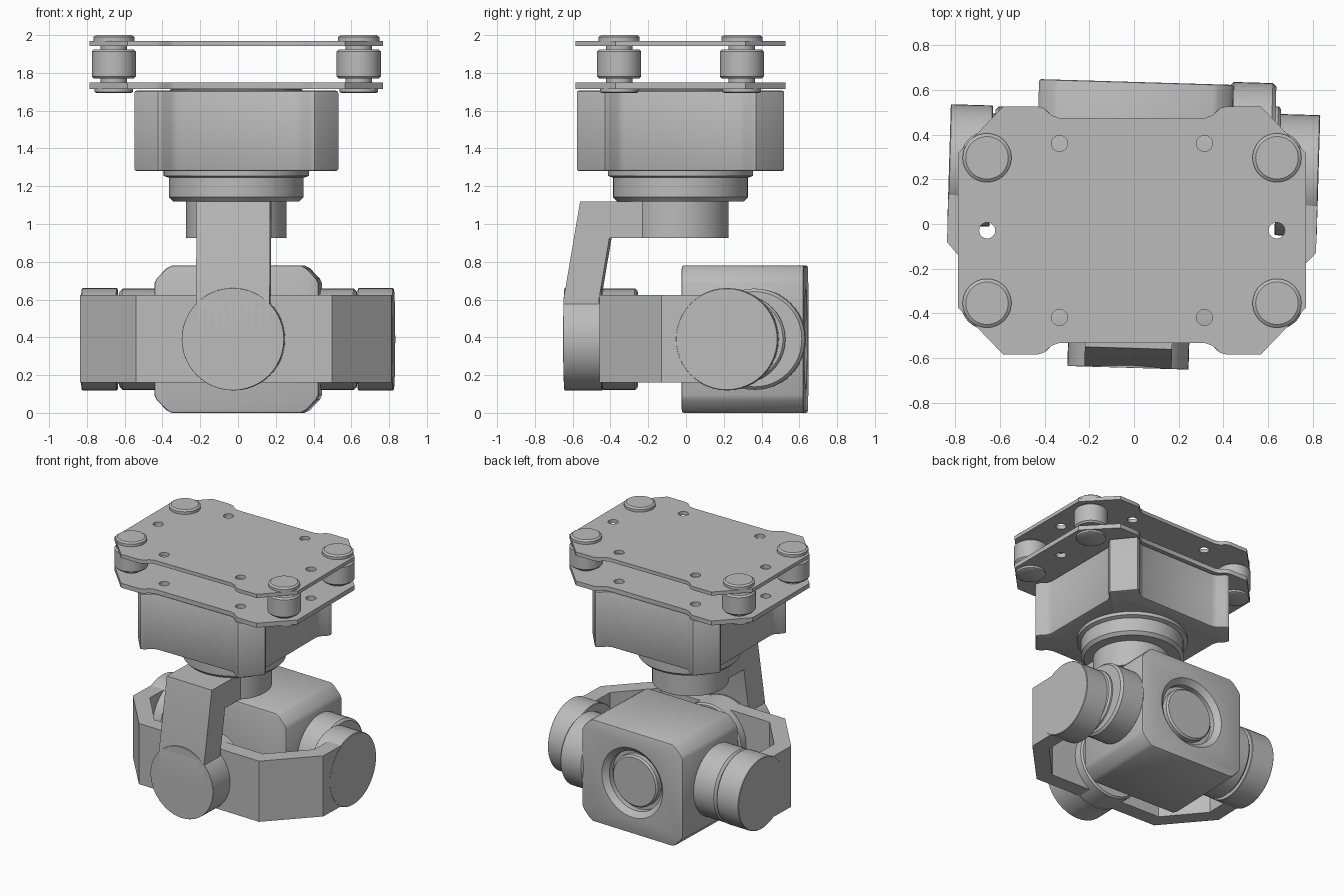
import bpy, bmesh, math
from mathutils import Matrix

if "Cube" in bpy.data.objects:
    bpy.data.objects.remove(bpy.data.objects["Cube"], do_unlink=True)

# Single light grey finish
grey = bpy.data.materials.new("light_grey")
grey.use_nodes = True
colour = (0.5, 0.5, 0.5, 1)
grey.diffuse_color = colour
grey.node_tree.nodes["Principled BSDF"].inputs["Base Color"].default_value = colour

# Frames: fixed upper mount, and the slightly yawed lower gimbal
CX, CY = -0.009, -0.029
MOUNT = Matrix.Translation((CX, CY, 0))
GIMBAL = MOUNT @ Matrix.Rotation(math.radians(-1.7), 4, 'Z') @ Matrix.Translation((0, -CY, 0))
TURN = {'Z': Matrix.Identity(4),
        'Y': Matrix.Rotation(-math.pi / 2, 4, 'X'),
        'X': Matrix.Rotation(math.pi / 2, 4, 'Y')}


def finish(name, bm, frame, bevel=0, cutters=()):
    """Turn a bmesh into a shaded object, with optional bevel and cuts baked in."""
    bmesh.ops.recalc_face_normals(bm, faces=bm.faces)
    bm.transform(frame)
    mesh = bpy.data.meshes.new(name)
    bm.to_mesh(mesh)
    bm.free()
    mesh.materials.append(grey)
    obj = bpy.data.objects.new(name, mesh)
    bpy.context.scene.collection.objects.link(obj)
    if bevel:
        mod = obj.modifiers.new("edge", 'BEVEL')
        mod.width, mod.segments = bevel, 2
        mod.limit_method, mod.angle_limit = 'ANGLE', math.radians(70)
    for cutter in cutters:
        mod = obj.modifiers.new("cut", 'BOOLEAN')
        mod.operation, mod.solver, mod.object = 'DIFFERENCE', 'EXACT', cutter
    if obj.modifiers:
        graph = bpy.context.evaluated_depsgraph_get()
        baked = bpy.data.meshes.new_from_object(obj.evaluated_get(graph))
        obj.modifiers.clear()
        obj.data = baked
    for cutter in cutters:
        bpy.data.objects.remove(cutter, do_unlink=True)
    bpy.ops.object.select_all(action='DESELECT')
    obj.select_set(True)
    bpy.context.view_layer.objects.active = obj
    bpy.ops.object.shade_smooth_by_angle(angle=math.radians(32))
    return obj


def lathe(name, profile, axis='Z', centre=(0, 0, 0), frame=MOUNT, steps=48):
    """Revolve (radius, height) points, closed on the axis at both ends."""
    bm = bmesh.new()
    pts = [(0, profile[0][1])] + list(profile) + [(0, profile[-1][1])]
    verts = [bm.verts.new((r, 0, h)) for r, h in pts]
    edges = [bm.edges.new(pair) for pair in zip(verts, verts[1:])]
    bmesh.ops.spin(bm, geom=verts + edges, cent=(0, 0, 0), axis=(0, 0, 1),
                   angle=math.tau, steps=steps)
    bmesh.ops.remove_doubles(bm, verts=bm.verts, dist=1e-5)
    return finish(name, bm, frame @ Matrix.Translation(centre) @ TURN[axis])


def drum(name, r, lo, hi, axis='Z', centre=(0, 0, 0), frame=MOUNT, c=0.012):
    """Cylinder with chamfered rims."""
    return lathe(name, [(r - c, lo), (r, lo + c), (r, hi - c), (r - c, hi)],
                 axis, centre, frame)


def prism(name, pts, axis, lo, hi, frame=MOUNT, **extra):
    """Extrude an outline along an axis."""
    place = {'X': lambda a, b, h: (h, a, b),
             'Y': lambda a, b, h: (a, h, b),
             'Z': lambda a, b, h: (a, b, h)}[axis]
    bm = bmesh.new()
    face = bm.faces.new([bm.verts.new(place(a, b, lo)) for a, b in pts])
    out = bmesh.ops.extrude_face_region(bm, geom=[face])
    step = place(0, 0, hi - lo)
    bmesh.ops.translate(bm, vec=step, verts=[v for v in out["geom"]
                                             if isinstance(v, bmesh.types.BMVert)])
    return finish(name, bm, frame, **extra)


def four_way(q):
    """Mirror a quarter outline, given from the +x side round to +y."""
    top = q + [(-x, y) for x, y in reversed(q)]
    return top + [(-x, -y) for x, y in top]


# Two mounting plates with screw holes
plate = four_way([(0.777, 0.345), (0.575, 0.555), (0.425, 0.555), (0.395, 0.547),
                  (0.36, 0.515), (0.325, 0.503)])
holes = [(sx * 0.324, sy * 0.389) for sx in (-1, 1) for sy in (-1, 1)] + [(-0.647, 0), (0.647, 0)]
for name, lo, hi in (("lower_plate", 1.714, 1.748), ("upper_plate", 1.942, 1.970)):
    cutters = [lathe("hole_cutter", [(0.036, lo - 0.02), (0.036, hi + 0.02)],
                     centre=(x, y, 0), steps=20) for x, y in holes]
    prism(name, plate, 'Z', lo, hi, cutters=cutters)

# Four rubber dampers clamped between the plates
damper = [(0.09, 1.693), (0.102, 1.699), (0.102, 1.714), (0.07, 1.714), (0.07, 1.77),
          (0.106, 1.77), (0.117, 1.782), (0.117, 1.912), (0.106, 1.924), (0.07, 1.924),
          (0.07, 1.97), (0.109, 1.97), (0.109, 1.99), (0.095, 2.0)]
for sx in (-1, 1):
    for sy in (-1, 1):
        side = ("right" if sx < 0 else "left") + ("_front" if sy < 0 else "_back")
        lathe("damper_" + side, damper, centre=(sx * 0.648, sy * 0.325, 0))

# Housing with chamfered corner posts and recessed sides
housing = four_way([(0.48, 0.30), (0.49, 0.335), (0.527, 0.37), (0.54, 0.40),
                    (0.415, 0.553), (0.385, 0.54), (0.345, 0.502), (0.31, 0.49)])
prism("housing", housing, 'Z', 1.28, 1.706, bevel=0.012)
drum("housing_spacer", 0.35, 1.70, 1.72)

# Yaw motor
lathe("yaw_collar", [(0.335, 1.12), (0.357, 1.142), (0.357, 1.245), (0.385, 1.255),
                     (0.385, 1.285)], steps=64)
drum("yaw_motor", 0.267, 0.925, 1.125, centre=(0, -0.012, 0), c=0.001)

# Yaw arm dropping to the roll motor
MID = 0.39
prism("yaw_arm", [(-0.03, 1.12), (-0.555, 1.12), (-0.643, 0.60), (-0.643, MID), (-0.455, MID),
                  (-0.455, 0.60), (-0.40, 0.925), (-0.03, 0.925)], 'X', -0.195, 0.195, GIMBAL)
drum("roll_disc", 0.271, -0.643, -0.443, 'Y', (0, 0, MID), GIMBAL, c=0.001)
drum("roll_motor", 0.268, -0.45, -0.257, 'Y', (0, 0, MID), GIMBAL)

# U-shaped roll bracket
outer = [(0.825, 0.24), (0.825, -0.105), (0.52, -0.443)]
inner = [(0.47, -0.33), (0.71, -0.06), (0.71, 0.24)]
half = outer + [(-x, y) for x, y in reversed(outer)]
half += [(-x, y) for x, y in reversed(inner)] + inner
prism("roll_bracket", half, 'Z', 0.16, 0.625, GIMBAL)

# Pitch motors: outer pods on the bracket, inner drums against the camera
for side, s, inner_y in (("right", -1, 0.24), ("left", 1, 0.38)):
    lo, hi = sorted((s * 0.637, s * 0.826))
    drum("pitch_pod_" + side, 0.271, lo, hi, 'X', (0, 0.24, MID), GIMBAL, c=0.004)
    lo, hi = sorted((s * 0.60, s * 0.65))
    drum("pitch_neck_" + side, 0.235, lo, hi, 'X', (0, (0.24 + inner_y) / 2, MID), GIMBAL)
    lo, hi = sorted((s * 0.42, s * 0.626))
    drum("pitch_drum_" + side, 0.268, lo, hi, 'X', (0, inner_y, MID), GIMBAL, c=0.016)

# Camera body with softened corners and a recessed lens seat
body = [(x, z + MID) for x, z in four_way([(0.435, 0.295), (0.422, 0.322),
                                           (0.37, 0.376), (0.343, 0.39)])]
seat = lathe("lens_cutter", [(0.225, 0.56), (0.225, 0.60), (0.275, 0.645)],
             'Y', (0, 0, MID), GIMBAL, steps=64)
prism("camera_body", body, 'Y', -0.012, 0.635, GIMBAL, bevel=0.01, cutters=[seat])
drum("lens", 0.195, 0.55, 0.61, 'Y', (0, 0, MID), GIMBAL)
